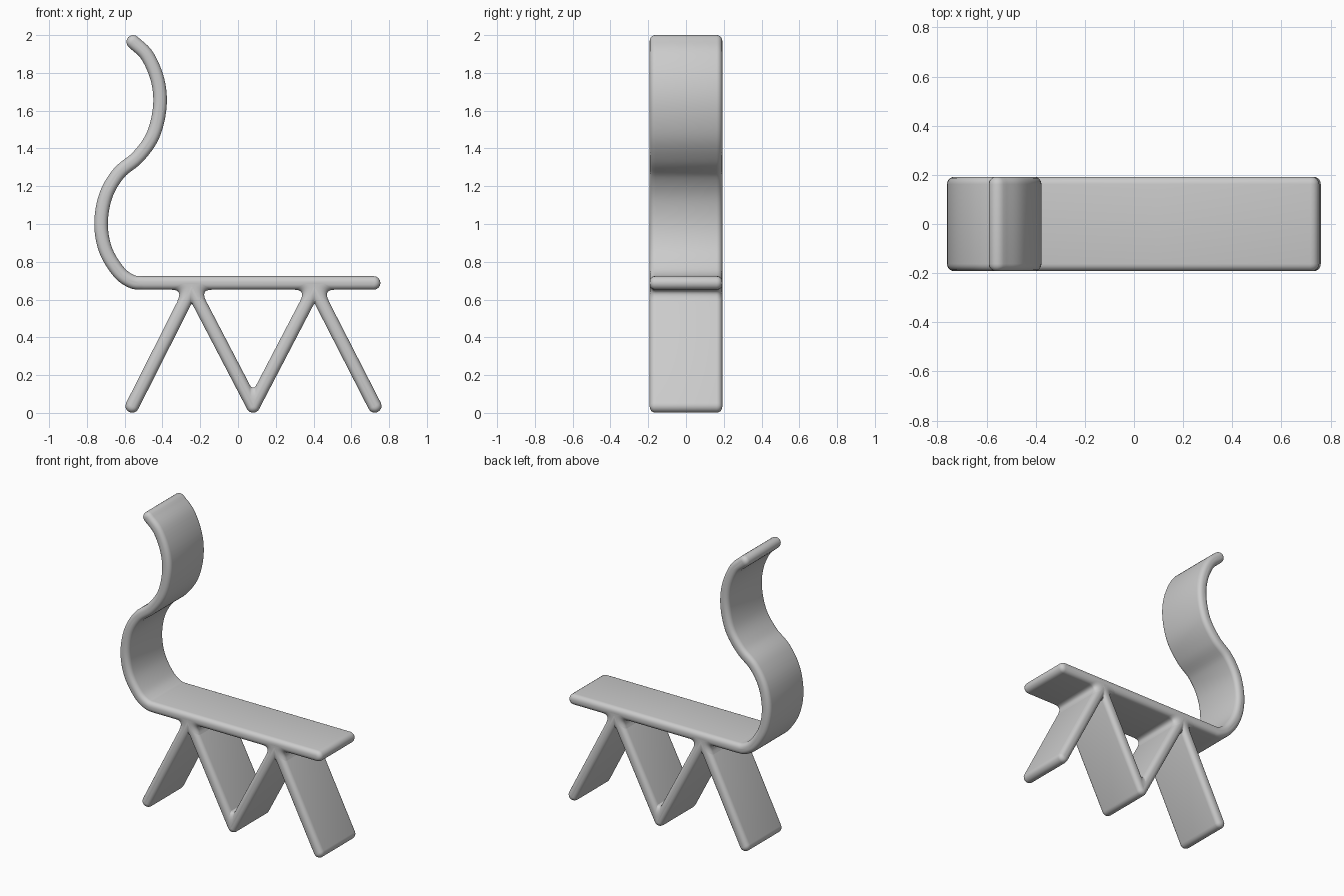
import bpy, bmesh, math
from mathutils import Vector

if "Cube" in bpy.data.objects:
    bpy.data.objects.remove(bpy.data.objects["Cube"], do_unlink=True)

HALF_DEPTH = 0.192   # half the width of every slab
HALF_THICK = 0.036   # half the slab thickness
RIM = 0.03           # rounding radius of the side rims

grey = bpy.data.materials.new("plain_grey")
grey.use_nodes = True
grey.diffuse_color = (0.6, 0.6, 0.6, 1)
grey.node_tree.nodes["Principled BSDF"].inputs["Base Color"].default_value = (0.6, 0.6, 0.6, 1)


def rounded_slab(name, outline, steps=5):
    """Stack x-z outlines along y; outline(inset) shrinks towards the rims."""
    bm = bmesh.new()
    angles = [math.pi / 2 * i / steps for i in range(steps + 1)]
    layers = [(HALF_DEPTH - RIM + RIM * math.sin(a), RIM * (1 - math.cos(a))) for a in angles]
    layers = [(-y, i) for y, i in reversed(layers)] + layers
    rings = [[bm.verts.new((p.x, y, p.y)) for p in outline(i)] for y, i in layers]
    for r, s in zip(rings, rings[1:]):
        for k in range(len(r)):
            n = (k + 1) % len(r)
            bm.faces.new((r[k], r[n], s[n], s[k]))
    bm.faces.new(rings[0])
    bm.faces.new(rings[-1][::-1])
    bmesh.ops.recalc_face_normals(bm, faces=bm.faces)
    mesh = bpy.data.meshes.new(name)
    bm.to_mesh(mesh)
    bm.free()
    mesh.materials.append(grey)
    obj = bpy.data.objects.new(name, mesh)
    bpy.context.collection.objects.link(obj)
    bpy.ops.object.select_all(action='DESELECT')
    obj.select_set(True)
    bpy.context.view_layer.objects.active = obj
    bpy.ops.object.shade_smooth_by_angle(angle=math.radians(40))
    return obj


def strip(name, path):
    """A slab following a centreline, with round ends."""
    pts = [Vector(p) for p in path]
    tangents = [(pts[min(i + 1, len(pts) - 1)] - pts[max(i - 1, 0)]).normalized()
                for i in range(len(pts))]
    normals = [Vector((-t.y, t.x)) for t in tangents]

    def cap(p, t, n, w):
        return [p + w * (math.cos(a) * n + math.sin(a) * t)
                for a in (math.pi * k / 8 for k in range(1, 8))]

    def outline(inset):
        w = HALF_THICK - inset
        left = [p + n * w for p, n in zip(pts, normals)]
        right = [p - n * w for p, n in zip(pts, normals)]
        return (left + cap(pts[-1], tangents[-1], normals[-1], w) + right[::-1]
                + cap(pts[0], -tangents[0], -normals[0], w))
    return rounded_slab(name, outline)


def fillet(name, corner, a, b):
    """A concave web that softens an inside corner."""
    c, a, b = Vector(corner), Vector(a), Vector(b)
    u, v = (a - c).normalized(), (b - c).normalized()
    inward = -(u + v).normalized()
    stretch = 1 / math.sin(u.angle(v) / 2)
    curve = [a * (1 - t) ** 2 + c * 2 * t * (1 - t) + b * t * t
             for t in (k / 8 for k in range(9))]
    shape = curve + [c + inward * 0.008]
    return rounded_slab(name, lambda inset: [p + inward * inset * stretch for p in shape])


def smooth_path(points, steps=6):
    """Catmull-Rom curve through the points."""
    p = [Vector(q) for q in points]
    p = [2 * p[0] - p[1]] + p + [2 * p[-1] - p[-2]]
    out = []
    for a, b, c, d in zip(p, p[1:], p[2:], p[3:]):
        for k in range(steps):
            t = k / steps
            out.append(0.5 * (2 * b + (c - a) * t + (2 * a - 5 * b + 4 * c - d) * t ** 2
                              + (3 * b - a - 3 * c + d) * t ** 3))
    return out + [p[-2]]


# Seat and wavy backrest in one continuous ribbon
backrest = [(-0.50, 0.688), (-0.56, 0.695), (-0.63, 0.745), (-0.70, 0.86), (-0.725, 1.0),
            (-0.70, 1.15), (-0.63, 1.27), (-0.53, 1.355), (-0.45, 1.47), (-0.414, 1.62),
            (-0.425, 1.76), (-0.48, 1.89), (-0.555, 1.964)]
strip("seat_and_backrest", [(0.718, 0.688), (0.1, 0.688)] + smooth_path(backrest))

# Zigzag legs
FOOT, TOP = 0.037, 0.66
feet, tops = (-0.56, 0.08, 0.724), (-0.245, 0.405)
legs = [("right_outer_leg", feet[0], tops[0]), ("right_inner_leg", feet[1], tops[0]),
        ("left_inner_leg", feet[1], tops[1]), ("left_outer_leg", feet[2], tops[1])]
for name, foot, top in legs:
    strip(name, [(foot, FOOT), (top, TOP)])

# Webs where the legs meet the seat
for label, x in zip(("right", "left"), tops):
    for side, s in (("outer", -1), ("inner", 1)):
        fillet(f"{label}_{side}_web", (x + s * 0.045, 0.652),
               (x + s * 0.105, 0.652), (x + s * 0.077, 0.59))
    fillet(f"{label}_crotch_web", (x, 0.587), (x - 0.012, 0.564), (x + 0.012, 0.564))

# Web in the bottom of the middle V
fillet("middle_foot_web", (feet[1], 0.108), (feet[1] - 0.027, 0.16), (feet[1] + 0.027, 0.16))
